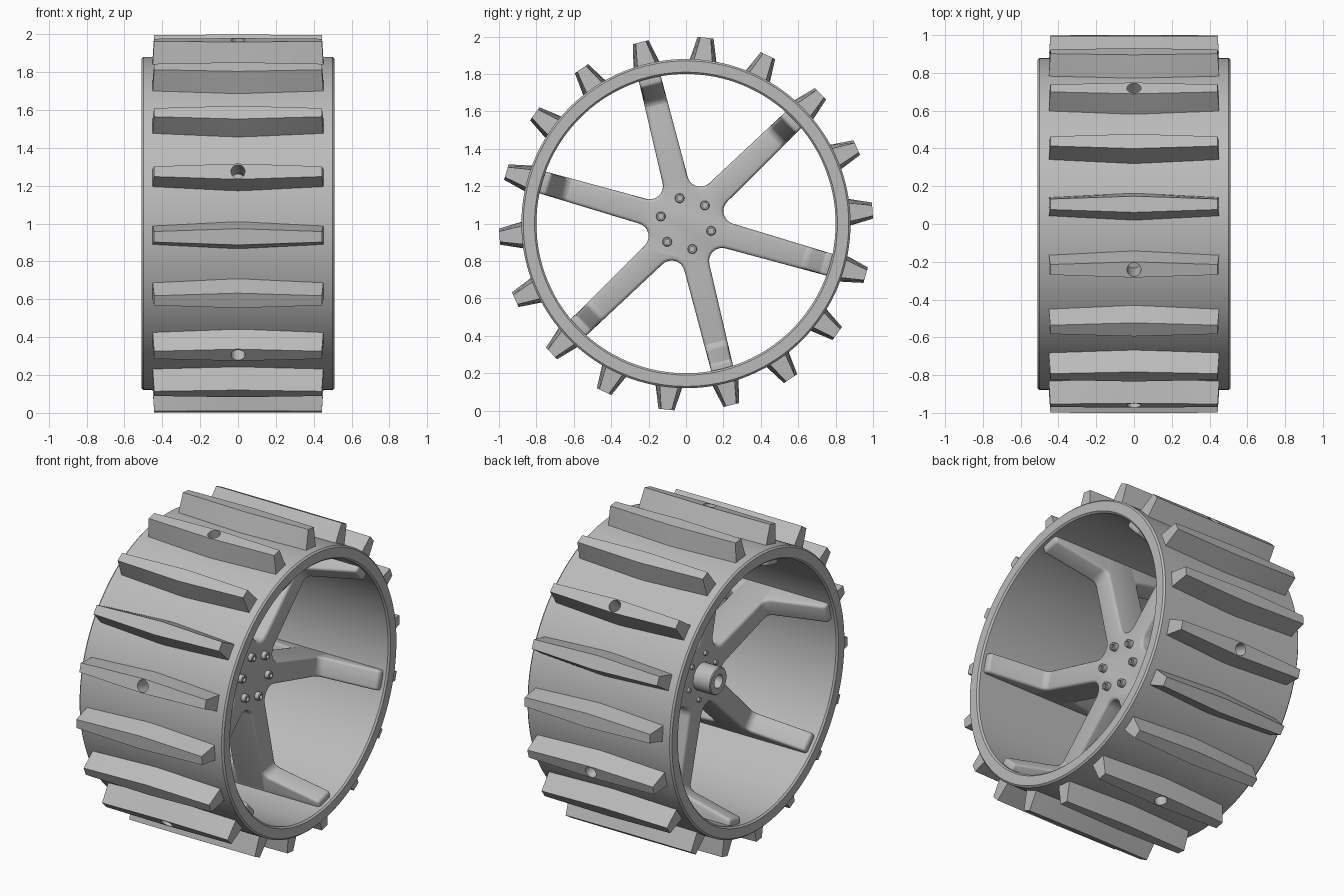
import bpy, bmesh
from math import radians, sin, cos, pi, asin
from mathutils import Matrix, Vector

cube = bpy.data.objects.get("Cube")
if cube:
    bpy.data.objects.remove(cube, do_unlink=True)

grey = bpy.data.materials.new("matte grey metal")
grey.use_nodes = True
grey.diffuse_color = (0.5, 0.5, 0.5, 1)
grey.node_tree.nodes["Principled BSDF"].inputs["Base Color"].default_value = grey.diffuse_color

CENTRE = Vector((0, 0, 1))
SPOKES = [radians(44 + 60 * i) for i in range(6)]
BARS = [radians(4 + 20 * i) for i in range(18)]


# Local frame of every part: x = axle, y = radial, z = tangential
def place(angle):
    return Matrix.Translation(CENTRE) @ Matrix.Rotation(angle, 4, 'X')


def finish(bm, name, bevel=0, smooth=True):
    bmesh.ops.recalc_face_normals(bm, faces=bm.faces)
    mesh = bpy.data.meshes.new(name)
    bm.to_mesh(mesh)
    bm.free()
    obj = bpy.data.objects.new(name, mesh)
    bpy.context.collection.objects.link(obj)
    mesh.materials.append(grey)
    if bevel:
        mod = obj.modifiers.new("rounded edges", 'BEVEL')
        mod.width, mod.segments, mod.limit_method = bevel, 3, 'ANGLE'
        apply(obj, mod)
    if smooth:
        smooth_shade(obj)
    return obj


def select(obj):
    bpy.ops.object.select_all(action='DESELECT')
    obj.select_set(True)
    bpy.context.view_layer.objects.active = obj


def apply(obj, mod):
    select(obj)
    bpy.ops.object.modifier_apply(modifier=mod.name)


def smooth_shade(obj):
    select(obj)
    bpy.ops.object.shade_smooth_by_angle(angle=radians(30))


def repeat(bm, angles):
    """Copy the local geometry to each angle around the axle."""
    source = list(bm.verts) + list(bm.edges) + list(bm.faces)
    for a in angles:
        new = bmesh.ops.duplicate(bm, geom=source)["geom"]
        bmesh.ops.transform(bm, matrix=place(a), verts=[g for g in new if isinstance(g, bmesh.types.BMVert)])
    bmesh.ops.delete(bm, geom=[g for g in source if isinstance(g, bmesh.types.BMVert)], context='VERTS')


def lathe(bm, profile, segments, closed=False):
    """Spin (radius, x) points about the axle."""
    verts = [bm.verts.new((x, r, 0)) for r, x in profile]
    pairs = list(zip(verts, verts[1:])) + ([(verts[-1], verts[0])] if closed else [])
    edges = [bm.edges.new(p) for p in pairs]
    bmesh.ops.spin(bm, geom=verts + edges, axis=(1, 0, 0), cent=(0, 0, 0), angle=2 * pi, steps=segments)
    bmesh.ops.remove_doubles(bm, verts=bm.verts, dist=1e-5)


def prism(bm, points, direction):
    """Extrude a flat outline along a direction."""
    face = bm.faces.new([bm.verts.new(p) for p in points])
    top = bmesh.ops.extrude_face_region(bm, geom=[face])["geom"]
    bmesh.ops.translate(bm, vec=direction, verts=[g for g in top if isinstance(g, bmesh.types.BMVert)])


# Rim: wide hoop with small chamfered lips
bm = bmesh.new()
half = [(0.80, 0.50), (0.81, 0.51), (0.87, 0.51), (0.88, 0.50)]
lathe(bm, half + [(r, -x) for r, x in reversed(half)], 128, closed=True)
bmesh.ops.translate(bm, vec=CENTRE, verts=bm.verts)
rim = finish(bm, "rim", smooth=False)

# Tread bars: tapered, widest in the middle
bm = bmesh.new()
for side in (-1, 1):
    for x, root, tip in ((-1, 0.052, 0.028), (0, 0.075, 0.043), (1, 0.052, 0.028)):
        bm.verts.new((x * 0.452, 0.86, side * root))
        bm.verts.new((x * 0.443, 0.9995, side * tip))
bmesh.ops.convex_hull(bm, input=bm.verts)
bmesh.ops.dissolve_limit(bm, angle_limit=radians(3), verts=bm.verts, edges=bm.edges)
repeat(bm, BARS)
bars = finish(bm, "tread_bars", smooth=False)

# Screw holes through every third bar
bm = bmesh.new()
bmesh.ops.create_cone(bm, cap_ends=True, segments=32, radius1=0.037, radius2=0.037, depth=0.4,
                      matrix=Matrix.Translation((0, 0.95, 0)) @ Matrix.Rotation(pi / 2, 4, 'X'))
repeat(bm, SPOKES)
cutter = finish(bm, "hole_cutter", smooth=False)
cutter.hide_render = True
for part in (rim, bars):
    mod = part.modifiers.new("holes", 'BOOLEAN')
    mod.operation, mod.solver, mod.object = 'DIFFERENCE', 'EXACT', cutter
    apply(part, mod)
    smooth_shade(part)
bpy.data.objects.remove(cutter, do_unlink=True)

# Spider: six tapered spokes with filleted roots
bm = bmesh.new()
outline = []
fillet = 0.07
for a in SPOKES:
    def polar(r, t, a=a):
        return (-0.11, r * cos(a) - t * sin(a), r * sin(a) + t * cos(a))
    outline += [polar(0.82, -0.06), polar(0.82, 0.06)]
    # concave arc between this spoke and the next
    mid = a + pi / 6
    d = (0.069 + fillet) / sin(pi / 6)
    for k in range(9):
        t = mid + pi + radians(60 - 15 * k)
        outline.append((-0.11, d * cos(mid) + fillet * cos(t), d * sin(mid) + fillet * sin(t)))
prism(bm, outline, (0.22, 0, 0))
bmesh.ops.translate(bm, vec=CENTRE, verts=bm.verts)
finish(bm, "spoke_spider", bevel=0.018)

# Spoke feet: sloping arms running both ways along the inside of the rim
bm = bmesh.new()
side = [(0.48, 0.82), (0.48, 0.76), (0.14, 0.69), (0.117, 0.677), (0.109, 0.65), (0.1, 0.6)]
prism(bm, [(x, r, -0.0605) for x, r in side] + [(-x, r, -0.0605) for x, r in reversed(side)], (0, 0, 0.121))
repeat(bm, SPOKES)
finish(bm, "spoke_feet", bevel=0.016)

# Axle boss with a blind bore
bm = bmesh.new()
lathe(bm, [(0, -0.12), (0.042, -0.12), (0.042, -0.23), (0.08, -0.23), (0.085, -0.225), (0.085, -0.1)], 48)
bmesh.ops.translate(bm, vec=CENTRE, verts=bm.verts)
finish(bm, "axle_boss")

# Hub bolts: socket heads on one side, shank tips on the other
bm = bmesh.new()
lathe(bm, [(0, 0.118), (0.013, 0.118), (0.013, 0.14), (0.021, 0.14), (0.025, 0.136), (0.025, 0.1),
           (0.014, 0.1), (0.014, -0.125), (0, -0.125)], 24)
bmesh.ops.translate(bm, vec=(0, 0.14, 0), verts=bm.verts)
repeat(bm, SPOKES)
finish(bm, "hub_bolts")
